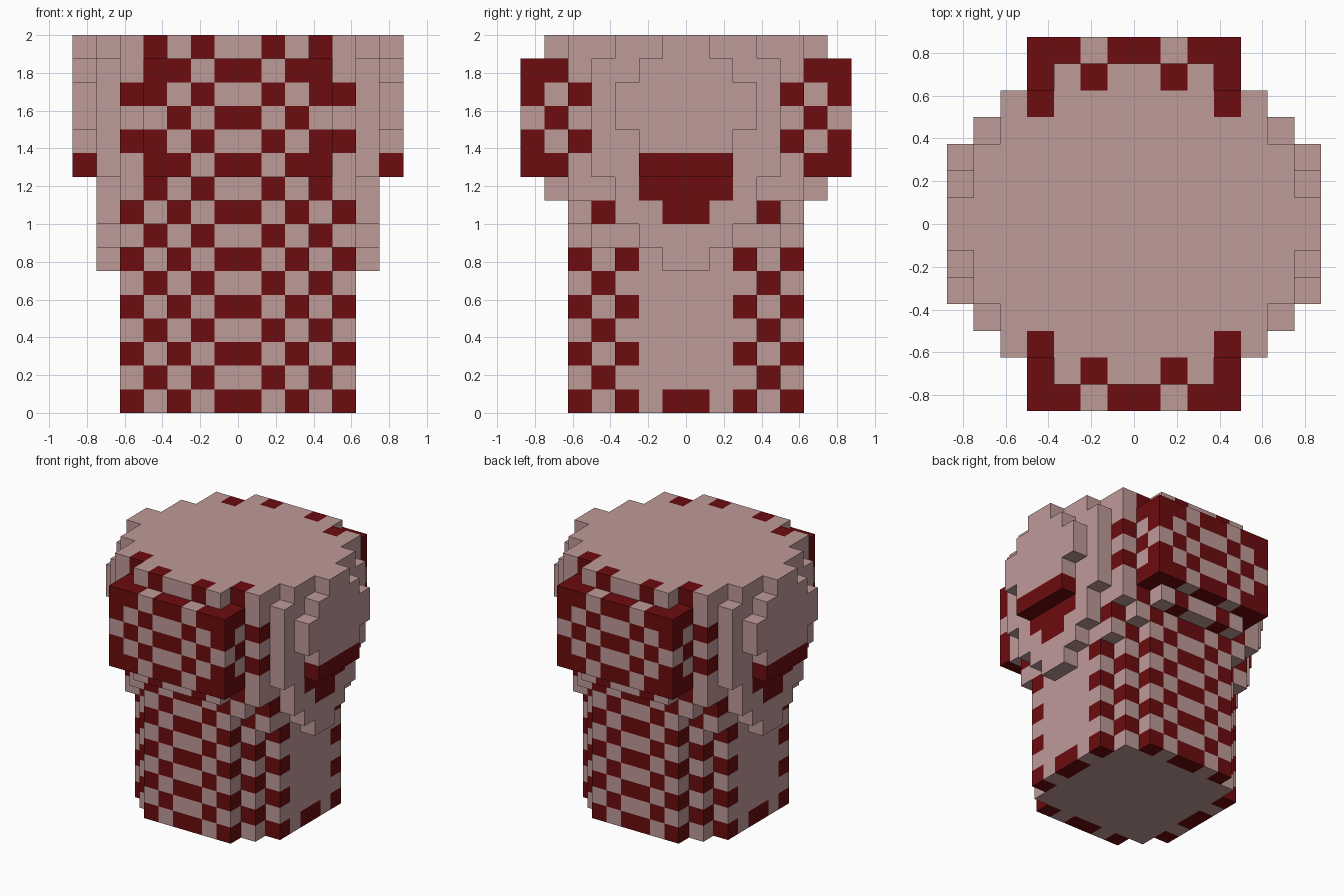
import bpy, bmesh

cube = bpy.data.objects.get("Cube")
if cube:
    bpy.data.objects.remove(cube, do_unlink=True)

S = 0.125  # edge of one block


def make_material(name, rgb):
    m = bpy.data.materials.new(name)
    m.use_nodes = True
    col = (*rgb, 1.0)
    m.diffuse_color = col
    m.node_tree.nodes["Principled BSDF"].inputs["Base Color"].default_value = col
    return m


MATS = [make_material("dusty pink", (0.515, 0.325, 0.314)),
        make_material("dark red", (0.150, 0.0035, 0.0045))]

# Each box is (z0, z1, x0, x1, y0, y1) in blocks, for one quarter of the model
PARTS = {
    # stepped eight-sided column with a flared collar
    "column": [(0, 9, 0, 3, 0, 5), (0, 9, 0, 4, 0, 4), (0, 9, 0, 5, 0, 3),
               (7, 9, 0, 5, 0, 4), (8, 9, 0, 4, 0, 5)],
    # square core of the head
    "head": [(9, 16, 0, 5, 0, 5)],
    # chequered bulges on front and back
    "bulges": [(9, 16, 0, 3, 5, 6), (10, 15, 0, 4, 5, 7)],
    # rounded plates on both sides
    "side_plates": [(6, 7, 5, 6, 0, 1), (7, 8, 5, 6, 0, 2), (8, 10, 5, 6, 0, 3),
                    (10, 15, 5, 6, 0, 4), (15, 16, 5, 6, 0, 3)],
    # outer lobes standing proud of the plates
    "side_lobes": [(10, 12, 6, 7, 0, 2), (12, 14, 6, 7, 0, 3),
                   (14, 15, 6, 7, 0, 2), (15, 16, 6, 7, 0, 1)],
}


def quarter_cells(boxes):
    return {(a, b, k) for z0, z1, x0, x1, y0, y1 in boxes
            for a in range(x0, x1) for b in range(y0, y1) for k in range(z0, z1)}


def mirrored(cells):
    return {(i, j, k) for a, b, k in cells for i in (a, -1 - a) for j in (b, -1 - b)}


QUARTER = {name: quarter_cells(boxes) for name, boxes in PARTS.items()}
FILLED_Q = set().union(*QUARTER.values())
FILLED = mirrored(FILLED_Q)


def is_dark(a, b, k):
    # patches under the side lobes
    if a == 6:
        return k == 10
    if a == 5:
        return (k == 9 and b < 2) or (k == 8 and b < 1)
    # middle of the base on the sides
    if k == 0 and a == 4 and b == 0:
        return True
    # corners of the head and rims of the bulges
    if (a, b) == (4, 4):
        return k in (11, 13)
    if (a, b) == (3, 5):
        return k % 2 == 0
    if (a, b) == (3, 6) and k in (10, 14):
        return True
    # chequers on everything that faces front or back
    return (a, b + 1, k) not in FILLED_Q and (a + k) % 2 == 0


def face_corners(cell, axis, side):
    u, v = (axis + 1) % 3, (axis + 2) % 3
    ring = [(0, 0), (1, 0), (1, 1), (0, 1)]
    if side == 0:
        ring.reverse()
    out = []
    for du, dv in ring:
        p = list(cell)
        p[axis] += side
        p[u] += du
        p[v] += dv
        out.append(tuple(p))
    return out


def build(name, cells):
    bm = bmesh.new()
    verts = {}
    for cell in sorted(mirrored(cells)):
        i, j, k = cell
        dark = is_dark(max(i, -1 - i), max(j, -1 - j), k)
        for axis in range(3):
            for side in (0, 1):
                near = list(cell)
                near[axis] += 1 if side else -1
                if tuple(near) in FILLED:
                    continue
                loop = []
                for p in face_corners(cell, axis, side):
                    if p not in verts:
                        verts[p] = bm.verts.new([c * S for c in p])
                    loop.append(verts[p])
                bm.faces.new(loop).material_index = int(dark)
    mesh = bpy.data.meshes.new(name)
    bm.to_mesh(mesh)
    bm.free()
    for m in MATS:
        mesh.materials.append(m)
    bpy.context.collection.objects.link(bpy.data.objects.new(name, mesh))


for part, cells in QUARTER.items():
    build(part, cells)
